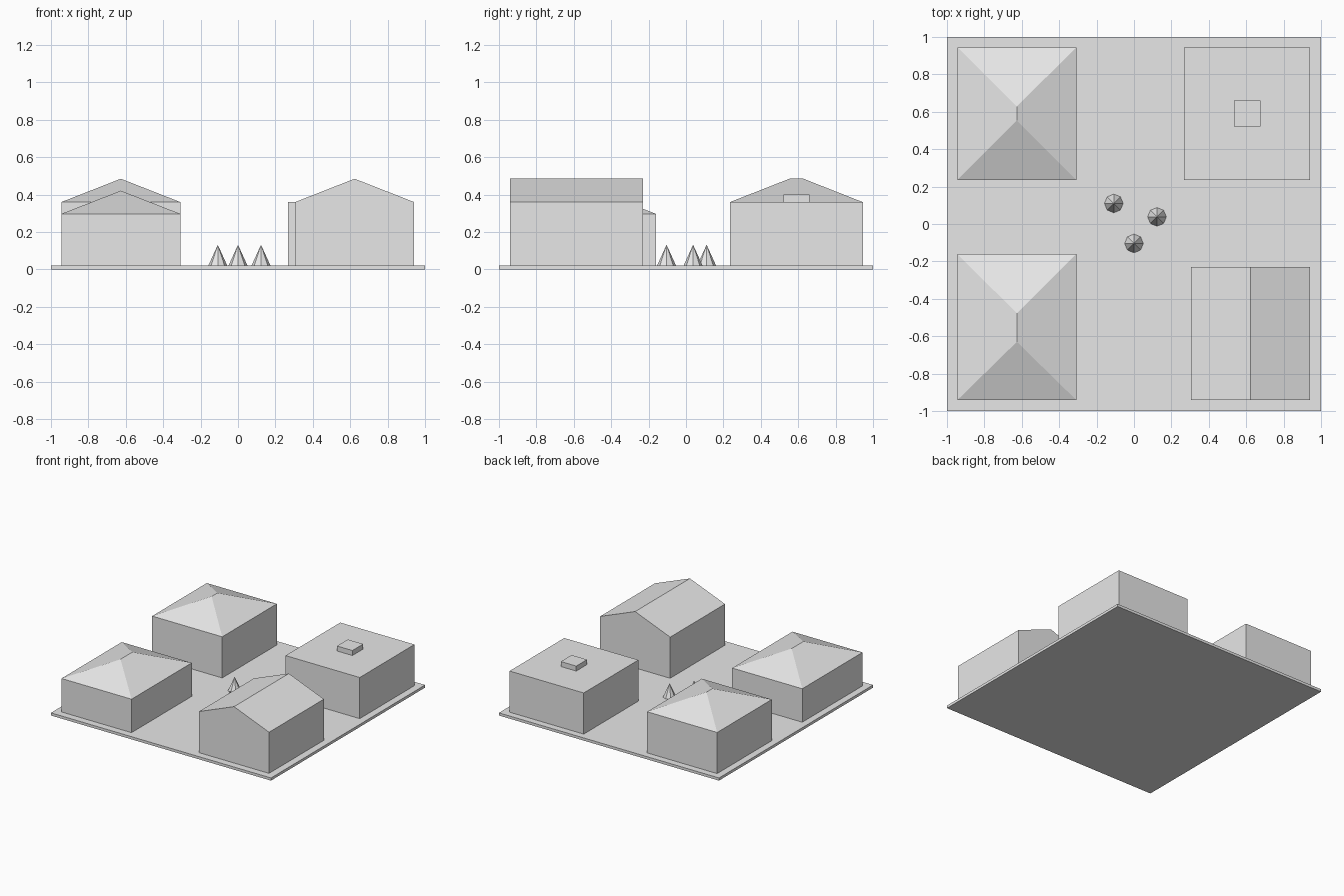
import bpy, bmesh
from mathutils import Matrix

cube = bpy.data.objects.get("Cube")
if cube:
    bpy.data.objects.remove(cube, do_unlink=True)

grey = bpy.data.materials.new("plain_grey")
grey.use_nodes = True
grey.diffuse_color = (0.8, 0.8, 0.8, 1)
grey.node_tree.nodes["Principled BSDF"].inputs["Base Color"].default_value = (0.8, 0.8, 0.8, 1)

BASE = 0.022


def finish(name, bm):
    bmesh.ops.recalc_face_normals(bm, faces=bm.faces)
    mesh = bpy.data.meshes.new(name)
    bm.to_mesh(mesh)
    bm.free()
    mesh.materials.append(grey)
    obj = bpy.data.objects.new(name, mesh)
    bpy.context.collection.objects.link(obj)
    return obj


def building(name, x, y, z, ridge=None, ridge_z=0):
    """Block over the x, y, z ranges; ridge gives the y range of a pitched roof."""
    bm = bmesh.new()
    low, top = [[bm.verts.new((x[i], y[j], h)) for i, j in ((0, 0), (1, 0), (1, 1), (0, 1))]
                for h in z]
    bm.faces.new(low)
    for i in range(4):
        k = (i + 1) % 4
        bm.faces.new((low[i], low[k], top[k], top[i]))
    if ridge:
        # Two long slopes and two end triangles (hips or gables)
        mid = (x[0] + x[1]) / 2
        front, back = [bm.verts.new((mid, v, ridge_z)) for v in ridge]
        bm.faces.new((top[0], top[1], front))
        bm.faces.new((top[1], top[2], back, front))
        bm.faces.new((top[2], top[3], back))
        bm.faces.new((top[3], top[0], front, back))
    else:
        bm.faces.new(top)
    # Merge gable triangles into the walls below them
    bmesh.ops.dissolve_limit(bm, angle_limit=0.01, verts=bm.verts, edges=bm.edges)
    return finish(name, bm)


# Ground slab
building("ground_slab", (-1, 1), (-1, 1), (0, BASE))

# Four houses around the yard
building("front_hip_house", (-0.945, -0.308), (-0.942, -0.16), (BASE, 0.297), (-0.63, -0.477), 0.421)
building("back_hip_house", (-0.945, -0.308), (0.235, 0.945), (BASE, 0.36), (0.553, 0.628), 0.485)
building("gable_house", (0.305, 0.942), (-0.942, -0.23), (BASE, 0.36), (-0.942, -0.23), 0.485)
building("flat_roof_house", (0.268, 0.942), (0.235, 0.945), (BASE, 0.36))
building("roof_box", (0.535, 0.675), (0.521, 0.661), (0.36, 0.401))

# Cone trees in the middle
tree_height = 0.11
for i, (x, y) in enumerate(((-0.108, 0.11), (0.123, 0.038), (0, -0.104))):
    bm = bmesh.new()
    bmesh.ops.create_cone(bm, cap_ends=True, segments=8, radius1=0.05, radius2=0, depth=tree_height,
                          matrix=Matrix.Translation((x, y, BASE + tree_height / 2)))
    finish(f"cone_tree_{i + 1}", bm)
